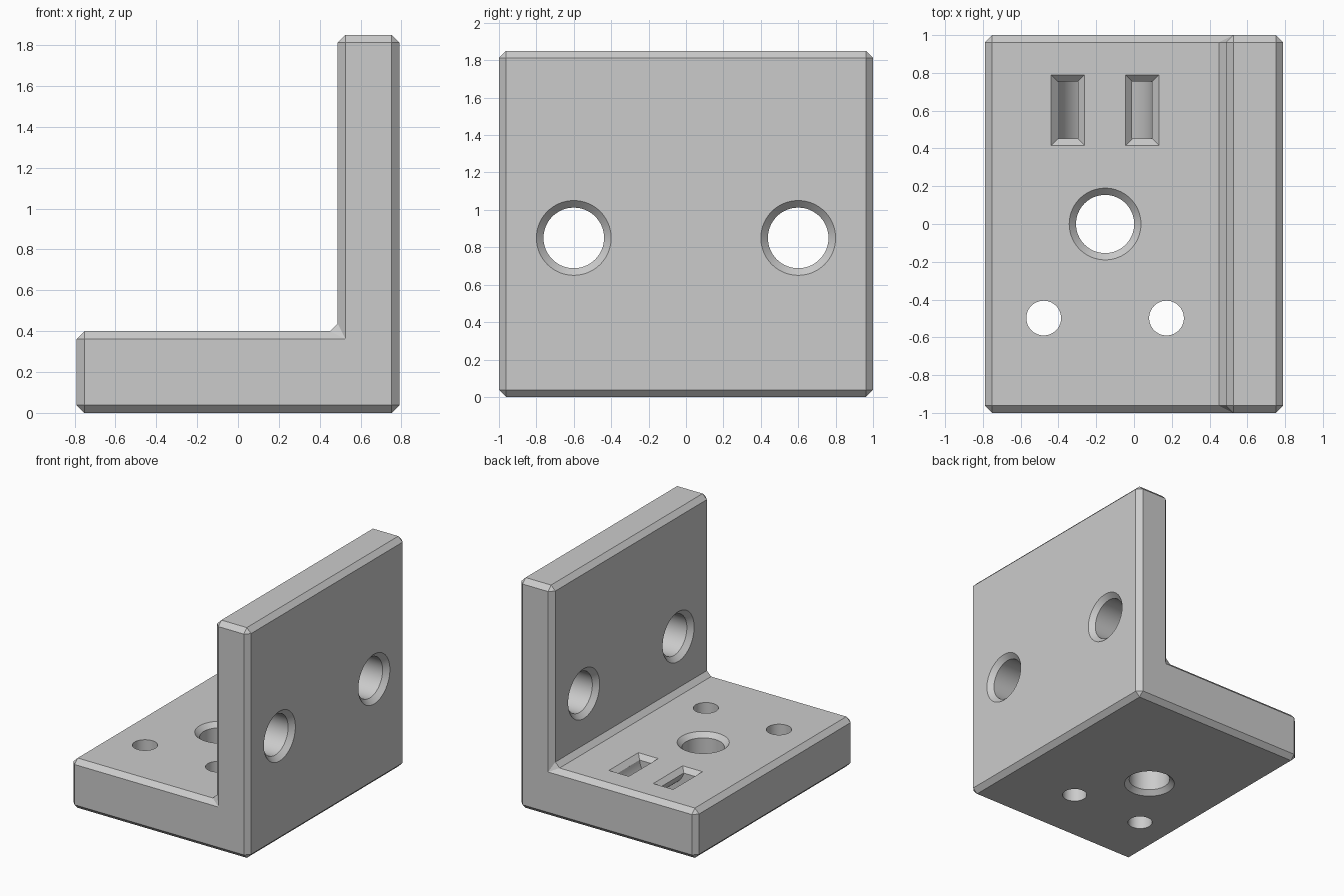
import bpy, bmesh, math
from mathutils import Matrix, Vector

if "Cube" in bpy.data.objects:
    bpy.data.objects.remove(bpy.data.objects["Cube"])

CH = 0.038        # chamfer width
BASE_TOP = 0.4
MID_X = -0.153    # centre line of the base features

grey = bpy.data.materials.new("light grey")
grey.diffuse_color = (0.6, 0.6, 0.6, 1)
grey.use_nodes = True
grey.node_tree.nodes["Principled BSDF"].inputs["Base Color"].default_value = grey.diffuse_color


def make(name, bm):
    bmesh.ops.recalc_face_normals(bm, faces=bm.faces)
    mesh = bpy.data.meshes.new(name)
    bm.to_mesh(mesh)
    bm.free()
    mesh.materials.append(grey)
    obj = bpy.data.objects.new(name, mesh)
    bpy.context.collection.objects.link(obj)
    return obj


def loft(name, rings, closed=False):
    """Solid through a list of equal point rings, capped unless closed."""
    bm = bmesh.new()
    vs = [[bm.verts.new(p) for p in r] for r in rings]
    n = len(vs[0])
    pairs = list(zip(vs, vs[1:])) + ([(vs[-1], vs[0])] if closed else [])
    for a, b in pairs:
        for i in range(n):
            j = (i + 1) % n
            bm.faces.new((a[i], a[j], b[j], b[i]))
    if not closed:
        bm.faces.new(vs[0])
        bm.faces.new(vs[-1])
    return make(name, bm)


def hole(name, profile, matrix, n=64):
    """Round cutter from (radius, height) pairs."""
    return loft(name, [[matrix @ Vector((r * math.cos(2 * math.pi * i / n),
                                         r * math.sin(2 * math.pi * i / n), z))
                        for i in range(n)] for r, z in profile])


def countersunk(r, c, lo, hi, e=0.02):
    return [(r + c + e, lo - e), (r, lo + c), (r, hi - c), (r + c + e, hi + e)]


def apply(obj, mod):
    bpy.context.view_layer.objects.active = obj
    bpy.ops.object.modifier_apply(modifier=mod.name)


# L-shaped body with every edge chamfered
outline = [(-0.79, 0), (0.79, 0), (0.79, 1.85), (0.488, 1.85),
           (0.488, BASE_TOP), (-0.79, BASE_TOP)]
bracket = loft("angle_bracket", [[(x, y, z) for x, z in outline] for y in (-1, 1)])
bev = bracket.modifiers.new("chamfer", 'BEVEL')
bev.width, bev.segments, bev.limit_method = CH, 1, 'ANGLE'
apply(bracket, bev)

# Base holes: one countersunk, two plain
cutters = [hole("centre_hole", countersunk(0.154, 0.036, 0, BASE_TOP),
                Matrix.Translation((MID_X, 0, 0)))]
for s in (-1, 1):
    cutters.append(hole("small_hole", [(0.092, -0.1), (0.092, 0.5)],
                        Matrix.Translation((MID_X + s * 0.325, -0.498, 0)), 48))
    # Wall holes, countersunk on both sides
    cutters.append(hole("wall_hole", countersunk(0.162, CH, 0.488, 0.79),
                        Matrix.Translation((0, s * 0.6, 0.85))
                        @ Matrix.Rotation(math.pi / 2, 4, 'Y')))

# Curved strap channel joining two slots beneath the base surface
rings = []
for i in range(49):
    a = math.pi * (1 + (i - 2) / 44)
    rings.append([(MID_X + r * math.cos(a), y, BASE_TOP + r * math.sin(a))
                  for r, y in ((0.148, 0.452), (0.252, 0.452),
                               (0.252, 0.754), (0.148, 0.754))])
cutters.append(loft("strap_channel", rings))

# Flared slot mouths
for s in (-1, 1):
    mouth = []
    for grow, z in ((0, BASE_TOP - 0.036), (0.056, BASE_TOP + 0.02)):
        hx, hy = 0.0525 + grow, 0.151 + grow
        mouth.append([(MID_X + s * 0.197 + u * hx, 0.603 + v * hy, z)
                      for u, v in ((-1, -1), (1, -1), (1, 1), (-1, 1))])
    cutters.append(loft("slot_mouth", mouth))

for c in cutters:
    c.hide_render = True
    cut = bracket.modifiers.new("cut", 'BOOLEAN')
    cut.operation, cut.solver, cut.object = 'DIFFERENCE', 'EXACT', c
    apply(bracket, cut)
for c in cutters:
    bpy.data.objects.remove(c)

# Smooth round walls, crisp chamfers
bpy.ops.object.select_all(action='DESELECT')
bracket.select_set(True)
bpy.context.view_layer.objects.active = bracket
bpy.ops.object.shade_smooth_by_angle(angle=math.radians(25))
